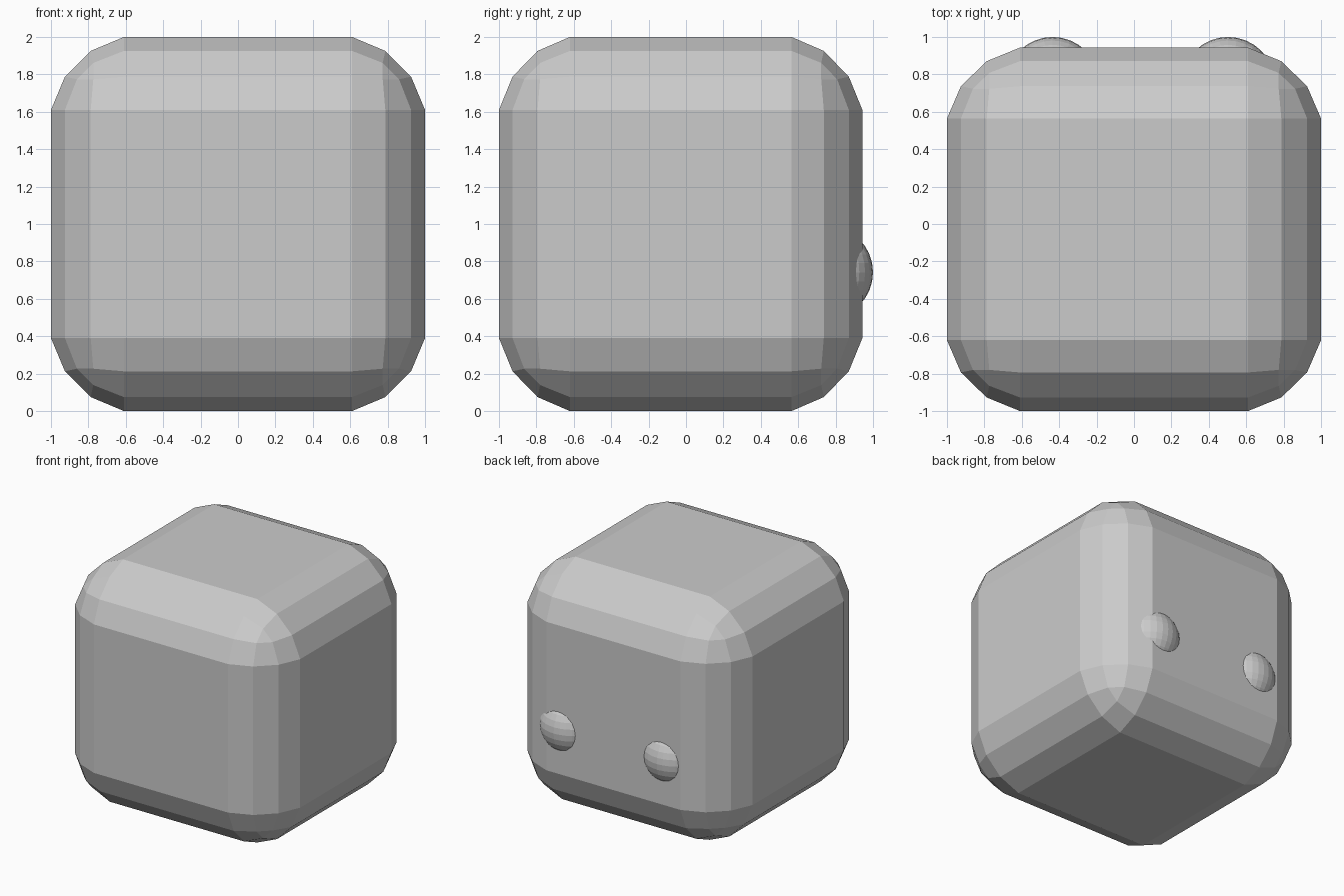
import bpy

if "Cube" in bpy.data.objects:
    bpy.data.objects.remove(bpy.data.objects["Cube"])

# Rounded block body: unit cube bevelled first, then scaled slightly thinner in y
bpy.ops.mesh.primitive_cube_add(size=2, location=(0, -0.0285, 1))
body = bpy.context.object
body.name = "body"
bevel = body.modifiers.new("rounded_edges", 'BEVEL')
bevel.width = 0.39
bevel.segments = 3
bevel.profile = 0.418
bevel.limit_method = 'NONE'
body.scale = (1, 0.9715, 1)


# Round studs sunk into the back face
def stud(name, x):
    bpy.ops.mesh.primitive_uv_sphere_add(segments=32, ring_count=16, radius=0.25,
                                         location=(x, 0.75, 0.742))
    bpy.context.object.name = name


stud("left_stud", -0.435)
stud("right_stud", 0.503)
